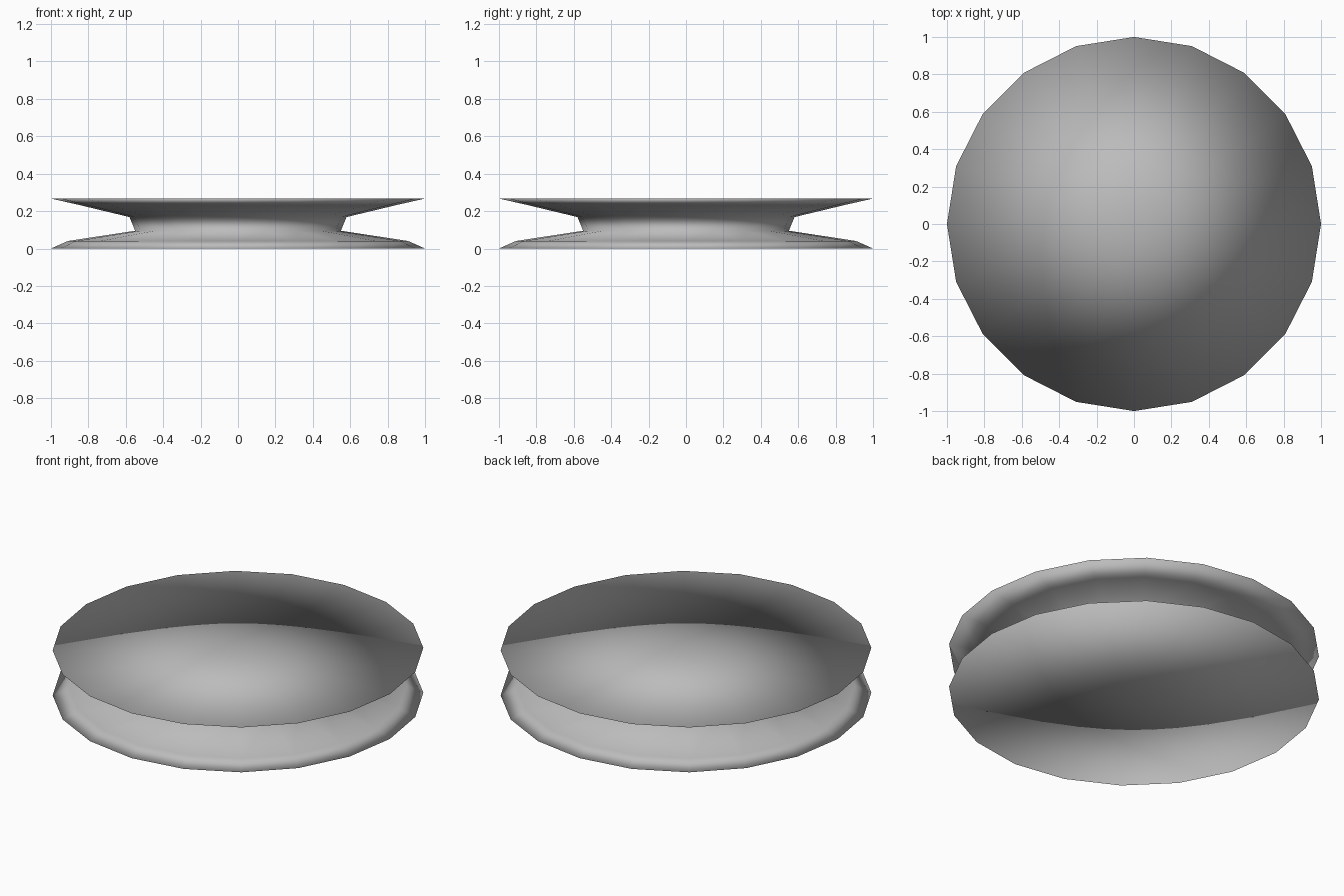
import bpy
import bmesh
from math import cos, sin, tau

SIDES = 20

cube = bpy.data.objects.get("Cube")
if cube:
    bpy.data.objects.remove(cube, do_unlink=True)

# Plain grey finish
grey = bpy.data.materials.new("plain grey")
grey.use_nodes = True
colour = (0.5, 0.5, 0.5, 1)
grey.diffuse_color = colour
grey.node_tree.nodes["Principled BSDF"].inputs["Base Color"].default_value = colour

# Radius and height, from the lower rim up through the neck to the upper rim
profile = [(1, 0), (0.91, 0.04), (0.55, 0.095),
           (0.58, 0.168), (0.85, 0.233), (1, 0.267)]

bm = bmesh.new()
rings = [[bm.verts.new((r * cos(tau * i / SIDES), r * sin(tau * i / SIDES), z))
          for i in range(SIDES)] for r, z in profile]

# Flanges and neck
for low, high in zip(rings, rings[1:]):
    for i in range(SIDES):
        j = (i + 1) % SIDES
        bm.faces.new((low[i], low[j], high[j], high[i]))

# Flat end caps, fanned from a centre point
for ring, z in ((rings[0], profile[0][1]), (rings[-1], profile[-1][1])):
    centre = bm.verts.new((0, 0, z))
    for i in range(SIDES):
        bm.faces.new((centre, ring[i], ring[(i + 1) % SIDES]))

bmesh.ops.recalc_face_normals(bm, faces=bm.faces)

# Smooth across every edge, including the rims
for face in bm.faces:
    face.smooth = True

mesh = bpy.data.meshes.new("flanged_spool")
bm.to_mesh(mesh)
bm.free()
mesh.materials.append(grey)
spool = bpy.data.objects.new("flanged_spool", mesh)
bpy.context.collection.objects.link(spool)
